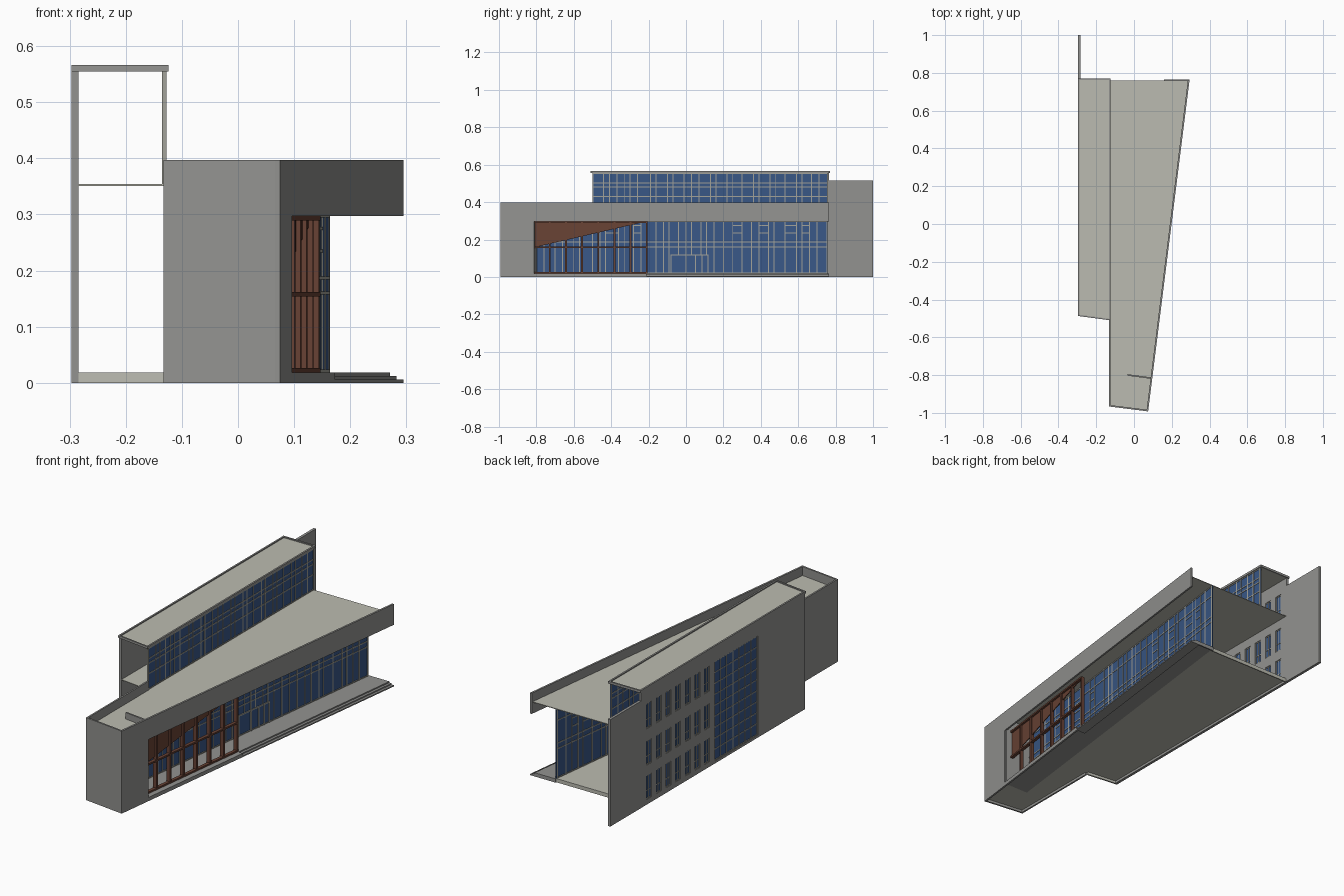
import bpy, bmesh
from mathutils import Vector

if "Cube" in bpy.data.objects:
    bpy.data.objects.remove(bpy.data.objects["Cube"])


def material(name, rgb):
    m = bpy.data.materials.new(name)
    m.diffuse_color = (*rgb, 1)
    m.use_nodes = True
    m.node_tree.nodes["Principled BSDF"].inputs["Base Color"].default_value = m.diffuse_color
    return m


GREY = material("wall grey", (0.29, 0.29, 0.28))
BEIGE = material("slab beige", (0.50, 0.50, 0.44))
TRIM = material("mullion grey", (0.36, 0.36, 0.32))
BLUE = material("glass blue", (0.04, 0.095, 0.24))
BROWN = material("timber brown", (0.14, 0.055, 0.035))


def make(name, mat, prisms):
    """One object from a list of (outline points, extrusion vector)."""
    bm = bmesh.new()
    for pts, vec in prisms:
        face = bm.faces.new([bm.verts.new(p) for p in pts])
        ext = bmesh.ops.extrude_face_region(bm, geom=[face], use_keep_orig=True)
        for v in ext["geom"]:
            if isinstance(v, bmesh.types.BMVert):
                v.co += Vector(vec)
    bmesh.ops.recalc_face_normals(bm, faces=bm.faces)
    me = bpy.data.meshes.new(name)
    bm.to_mesh(me)
    bm.free()
    me.materials.append(mat)
    ob = bpy.data.objects.new(name, me)
    bpy.context.collection.objects.link(ob)
    return ob


def slab(pts, z0, z1):
    return [(x, y, z0) for x, y in pts], (0, 0, z1 - z0)


def box(x0, x1, y0, y1, z0, z1):
    return slab([(x0, y0), (x1, y0), (x1, y1), (x0, y1)], z0, z1)


def sx(y, off=0.0):
    """x of the slanted street line, shifted by off."""
    return 0.075 + 0.125 * (y + 0.992) + off


def bar(y0, y1, inner, outer, z0, z1):
    """Prism that follows the slanted street line."""
    return slab([(sx(y0, inner), y0), (sx(y0, outer), y0),
                 (sx(y1, outer), y1), (sx(y1, inner), y1)], z0, z1)


def straight(x):
    """Same as bar, but along a straight line at x."""
    return lambda y0, y1, a, b, z0, z1: box(x + a, x + b, y0, y1, z0, z1)


L, LI, M, BACK = -0.297, -0.284, -0.125, 0.765
GL = -0.134   # offset of the street glass from the street line

# floor and thin main roof
inside = [(LI, -0.48), (M - 0.004, -0.498), (M - 0.004, -0.963), (0.07, -0.985)]
make("floor", BEIGE, [
    slab(inside + [(sx(-0.82, -0.004), -0.82), (sx(-0.82, GL), -0.82),
                   (sx(0.76, GL), 0.76), (LI, 0.76)], 0.012, 0.018),
    slab([(LI, -0.48), (M - 0.008, -0.498), (M - 0.008, -0.49), (LI, -0.472)], 0, 0.018),
    box(LI, sx(0.76, GL), 0.755, 0.76, 0, 0.018)])
make("main_roof", BEIGE, [slab(inside + [(sx(0.76, -0.004), 0.76), (LI, 0.76)], 0.351, 0.354)])

# front block walls, street band and sill
make("front_wall", GREY, [slab([(M, -0.967), (0.075, -0.992), (0.076, -0.984), (M, -0.959)], 0, 0.397)])
make("block_left_wall", GREY, [slab([(M - 0.008, -0.966), (M, -0.967), (M, -0.5), (M - 0.008, -0.5)], 0, 0.397)])
make("street_wall", GREY, [bar(-0.992, -0.82, -0.009, 0, 0, 0.297)])
make("street_band", GREY, [bar(-0.992, BACK, -0.009, 0, 0.297, 0.397)])
make("street_sill", GREY, [bar(-0.82, -0.21, -0.009, 0, 0, 0.018)])
make("porch_end_wall", GREY, [slab([(sx(-0.805, GL), -0.803), (sx(-0.82, -0.004), -0.82),
                                    (sx(-0.82, -0.004), -0.812), (sx(-0.805, GL), -0.795)], 0.012, 0.385)])

# terrace and steps
make("terrace", GREY, [bar(-0.82, -0.21, GL, -0.004, 0.012, 0.018),
                       bar(-0.21, BACK, GL, -0.024, 0.012, 0.018)])
make("steps", GREY, [bar(-0.21, BACK, -0.05, -0.012, 0.006, 0.012),
                     bar(-0.21, BACK, -0.05, 0, 0, 0.006),
                     box(sx(0.76, GL), sx(0.76, -0.03), 0.758, 0.765, 0, 0.014)])

# street glass with irregular mullions
D = 0.004
make("street_glass", BLUE, [bar(-0.80, 0.76, GL - 0.002, GL + 0.002, 0.018, 0.351)])
mul = [-0.80, -0.76, -0.70, -0.66, -0.60, -0.57, -0.50, -0.46, -0.43, -0.36, -0.33, -0.28, -0.24,
       -0.16, -0.12, -0.09, -0.04, 0.0, 0.03, 0.08, 0.11, 0.15, 0.20, 0.25, 0.30, 0.35, 0.39,
       0.44, 0.47, 0.53, 0.59, 0.62, 0.66, 0.70, 0.755]
MW = 0.0025


def mullions(f, off, ys, rails, z0, z1, w=MW):
    a, b = off - D, off + D
    return ([f(y - w, y + w, a, b, z0, z1) for y in ys] +
            [f(ys[0], ys[-1], a, b, z - w, z + w) for z in rails])


door = lambda y: -0.08 < y < 0.12
parts = mullions(bar, GL, [mul[0], mul[-1]], [0.021, 0.16, 0.187, 0.297, 0.348], 0.018, 0.351)
parts += [bar(y - MW, y + MW, GL - D, GL + D, 0.118 if door(y) else 0.018, 0.351) for y in mul[1:-1]]
for y0, y1 in [(-0.57, -0.50), (-0.43, -0.36), (-0.28, -0.24), (0.25, 0.30), (0.39, 0.44),
               (0.53, 0.59), (0.62, 0.66)]:
    parts += [bar(y0, y1, GL - D, GL + D, z - MW, z + MW) for z in (0.235, 0.275)]
make("street_mullions", TRIM, parts)
make("entrance_frame", TRIM, [bar(y - 0.003, y + 0.003, GL - D, GL + 0.006, 0.018, 0.118)
                              for y in (-0.08, 0.0, 0.05, 0.085, 0.118)] +
     [bar(-0.083, 0.121, GL - D, GL + 0.006, 0.114, 0.12)])

# timber screen with its triangular panel
posts = [-0.815 + 0.605 * i / 7 for i in range(8)]
make("screen_posts", BROWN, [bar(y - 0.005, y + 0.005, -0.046, -0.028, 0.018, 0.297) for y in posts])
make("screen_rails", BROWN, [bar(-0.815, -0.21, -0.042, -0.026, z - 0.004, z + 0.004)
                             for z in (0.022, 0.158, 0.293)])
make("screen_panel", BROWN, [([(sx(y, -0.04), y, z) for y, z in
                               ((-0.815, 0.157), (-0.21, 0.297), (-0.815, 0.297))], (0.004, 0, 0))])

# clerestory glass above the main roof
CX = -0.131
make("clerestory_glass", BLUE, [box(CX - 0.002, CX + 0.002, -0.498, 0.76, 0.354, 0.555)])
cl = [-0.497, -0.44, -0.41, -0.37, -0.33, -0.30, -0.26, -0.19, -0.16, -0.10, -0.07, -0.01, 0.03,
      0.07, 0.13, 0.16, 0.22, 0.25, 0.30, 0.36, 0.39, 0.45, 0.48, 0.53, 0.59, 0.62, 0.67, 0.71, 0.757]
make("clerestory_mullions", TRIM, mullions(straight(CX), 0, cl, [0.357, 0.43, 0.48, 0.503, 0.552], 0.354, 0.555))

# tower roof with a raised rim
ro = [(L, -0.487), (M + 0.001, -0.51), (M + 0.001, 0.77), (L, 0.77)]
ri = [(L + 0.008, -0.48), (M - 0.007, -0.502), (M - 0.007, 0.762), (L + 0.008, 0.762)]
make("tower_roof", BEIGE, [slab(ri, 0.555, 0.561)])
make("tower_roof_rim", GREY, [slab([ro[i], ro[(i + 1) % 4], ri[(i + 1) % 4], ri[i]], 0.555, 0.566)
                              for i in range(4)])

# long left wall: a grid of faces with the openings left out, then thickened
cols = [0.704 - 0.0733 * i for i in range(7)]
rows = [(0.025, 0.14), (0.19, 0.305), (0.365, 0.485)]
holes = [(y - 0.019, y + 0.019, a, b) for y in cols for a, b in rows]
curtain = (-0.123, 0.203, 0.012, 0.49)
holes.append(curtain)
ys = sorted({-0.48, BACK, 1.0} | {v for h in holes for v in h[:2]})
zs = sorted({0, 0.515, 0.555} | {v for h in holes for v in h[2:]})
bm = bmesh.new()
grid = {(y, z): bm.verts.new((L, y, z)) for y in ys for z in zs}
for y0, y1 in zip(ys, ys[1:]):
    for z0, z1 in zip(zs, zs[1:]):
        cy, cz = (y0 + y1) / 2, (z0 + z1) / 2
        if any(a < cy < b and c < cz < d for a, b, c, d in holes) or (cy > BACK and cz > 0.515):
            continue
        bm.faces.new([grid[y0, z0], grid[y0, z1], grid[y1, z1], grid[y1, z0]])
bmesh.ops.delete(bm, geom=[v for v in bm.verts if not v.link_faces], context='VERTS')
me = bpy.data.meshes.new("left_wall")
bm.to_mesh(me)
bm.free()
me.materials.append(GREY)
wall = bpy.data.objects.new("left_wall", me)
bpy.context.collection.objects.link(wall)
sol = wall.modifiers.new("thickness", 'SOLIDIFY')
sol.thickness, sol.offset = 0.013, -1

# glass and frames inside the left wall openings
GX = L + 0.0065
make("left_glass", BLUE, [box(GX - 0.0015, GX + 0.0015, *h) for h in holes])
frames = []
for y0, y1, z0, z1 in holes[:-1]:
    frames += mullions(straight(GX), 0, [y0 + 0.002, (y0 + y1) / 2, y1 - 0.002],
                       [z0 + 0.002, z0 + 0.35 * (z1 - z0), z1 - 0.002], z0, z1, 0.0018)
make("window_frames", TRIM, frames)
c0, c1, d0, d1 = curtain
make("curtain_mullions", TRIM, mullions(
    straight(GX), 0, [c0 + 0.002 + (c1 - c0 - 0.004) * i / 7 for i in range(8)],
    [d0 + 0.002 + (d1 - d0 - 0.004) * i / 9 for i in range(10)], d0, d1, 0.002))
